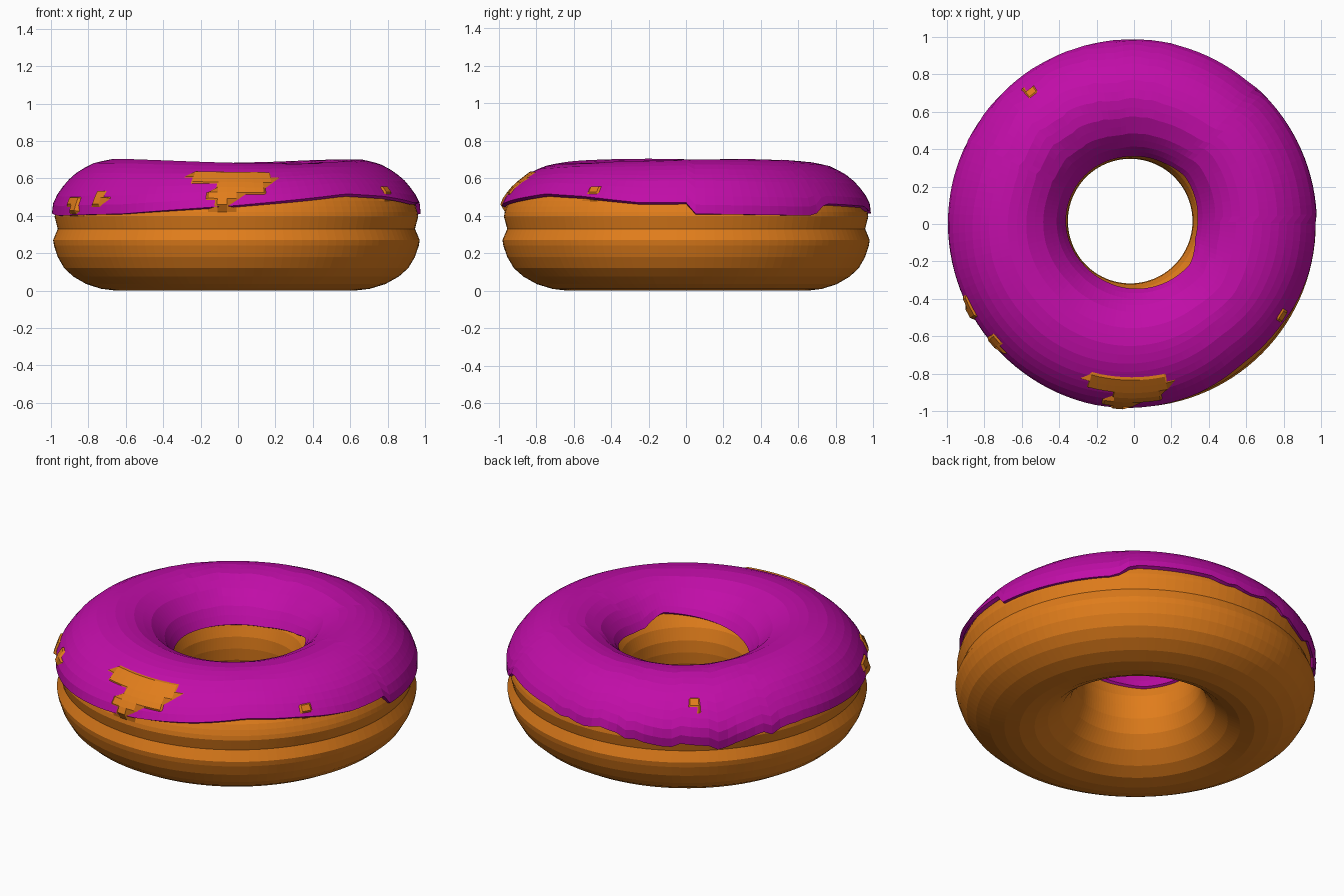
import bpy, math, random

if "Cube" in bpy.data.objects:
    bpy.data.objects.remove(bpy.data.objects["Cube"])
random.seed(4)
SEG = 60


def material(name, color):
    m = bpy.data.materials.new(name)
    m.diffuse_color = (*color, 1)
    m.use_nodes = True
    m.node_tree.nodes["Principled BSDF"].inputs["Base Color"].default_value = m.diffuse_color
    return m


def lerp_table(table, x):
    """Linear lookup in a list of (key, value) pairs."""
    for (a, u), (b, v) in zip(table, table[1:]):
        if a <= x <= b:
            return u + (v - u) * (x - a) / max(b - a, 1e-9)
    return table[-1][1]


def lengths(path):
    d = [0]
    for p, q in zip(path, path[1:]):
        d.append(d[-1] + math.dist(p, q))
    return d


def sample(path, dist, s):
    return (lerp_table([(d, p[0]) for d, p in zip(dist, path)], s),
            lerp_table([(d, p[1]) for d, p in zip(dist, path)], s))


def sweep(name, sections, closed, mat):
    """Skin a ring of cross-sections, one list of points per angle."""
    n, k = len(sections), len(sections[0])
    faces = []
    for i in range(n):
        for j in range(k if closed else k - 1):
            a, b = i * k, ((i + 1) % n) * k
            j2 = (j + 1) % k
            faces.append((a + j, b + j, b + j2, a + j2))
    me = bpy.data.meshes.new(name)
    me.from_pydata([p for s in sections for p in s], [], faces)
    me.materials.append(mat)
    ob = bpy.data.objects.new(name, me)
    bpy.context.collection.objects.link(ob)
    return ob


def place(r, z, deg):
    """Spin a profile point; the hole sits slightly off centre and the top undulates."""
    a = math.radians(deg)
    k = max(0, (1 - r) / 0.65)
    if z > 0.45:
        z += 0.012 * math.cos(2 * (a - math.radians(20))) * (z - 0.45) / 0.25
    return (r * math.cos(a) - 0.008 - 0.012 * k, r * math.sin(a) + 0.015 * k, z)


# Dough: rounded ring with a groove round its waist
dough_path = [(0.64, 0), (0.72, 0.01), (0.80, 0.035), (0.87, 0.075), (0.92, 0.12), (0.955, 0.18),
              (0.975, 0.24), (0.98, 0.27), (0.955, 0.33), (0.972, 0.395), (0.968, 0.42),
              (0.958, 0.45), (0.945, 0.48), (0.925, 0.51), (0.905, 0.535), (0.88, 0.56),
              (0.85, 0.585), (0.82, 0.61), (0.75, 0.645), (0.66, 0.665), (0.57, 0.655),
              (0.48, 0.61), (0.41, 0.545), (0.36, 0.47), (0.337, 0.40), (0.333, 0.33),
              (0.34, 0.26), (0.37, 0.18), (0.42, 0.11), (0.49, 0.05), (0.56, 0.015)]
# Spots where dough breaks through: angle, half width, height, half height
spots = [(268, 18, 0.585, 0.045), (266, 6, 0.50, 0.06), (276, 6, 0.53, 0.04), (208, 5, 0.46, 0.05),
         (221, 5, 0.48, 0.045), (328, 4, 0.53, 0.03), (128, 4, 0.57, 0.04)]
sections = []
for i in range(SEG * 2):
    deg = i * 180 / SEG
    ring = []
    for r, z in dough_path:
        if r > 0.7 and any(((deg - a) / w) ** 2 + ((z - c) / h) ** 2 < 1 for a, w, c, h in spots):
            d = math.hypot(r - 0.66, z - 0.35)
            r += 0.036 * (r - 0.66) / d
            z += 0.036 * (z - 0.35) / d
        ring.append(place(r, z, deg))
    sections.append(ring)
sweep("dough", sections, True, material("dough", (0.75, 0.205, 0.011)))

# Icing: shell over the top, with uneven outer and inner edges
icing_path = [(0.99, 0.28), (0.97, 0.33), (0.985, 0.39), (0.988, 0.44), (0.972, 0.49), (0.945, 0.53),
              (0.905, 0.58), (0.845, 0.63), (0.77, 0.67), (0.67, 0.693), (0.57, 0.683),
              (0.47, 0.635), (0.395, 0.56), (0.347, 0.48), (0.325, 0.41)]
outer_edge = [(0, 0.47), (3, 0.41), (44, 0.40), (49, 0.465), (75, 0.45), (90, 0.43), (110, 0.39),
              (135, 0.35), (150, 0.40), (165, 0.43), (195, 0.40), (232, 0.41), (270, 0.455),
              (308, 0.52), (325, 0.505), (345, 0.47), (360, 0.47)]
inner_edge = [(0, 0.50), (40, 0.53), (60, 0.50), (100, 0.47), (180, 0.47), (225, 0.46), (270, 0.50),
              (300, 0.53), (325, 0.555), (345, 0.50), (360, 0.50)]
dist = lengths(icing_path)
rising = [(p[1], d) for p, d in zip(icing_path[:10], dist)]
falling = [(p[1], d) for p, d in zip(icing_path[9:], dist[9:])][::-1]
sections = []
for i in range(SEG * 2):
    deg = i * 180 / SEG
    jag = random.uniform(-0.02, 0.02) if 75 < deg < 165 else 0
    s0 = lerp_table(rising, lerp_table(outer_edge, deg) + jag)
    s1 = lerp_table(falling, lerp_table(inner_edge, deg))
    sections.append([place(*sample(icing_path, dist, s0 + (s1 - s0) * j / 17), deg) for j in range(18)])
icing = sweep("icing", sections, False, material("icing", (0.53, 0.004, 0.39)))
thick = icing.modifiers.new("thickness", 'SOLIDIFY')
thick.thickness = 0.022
thick.offset = -1
